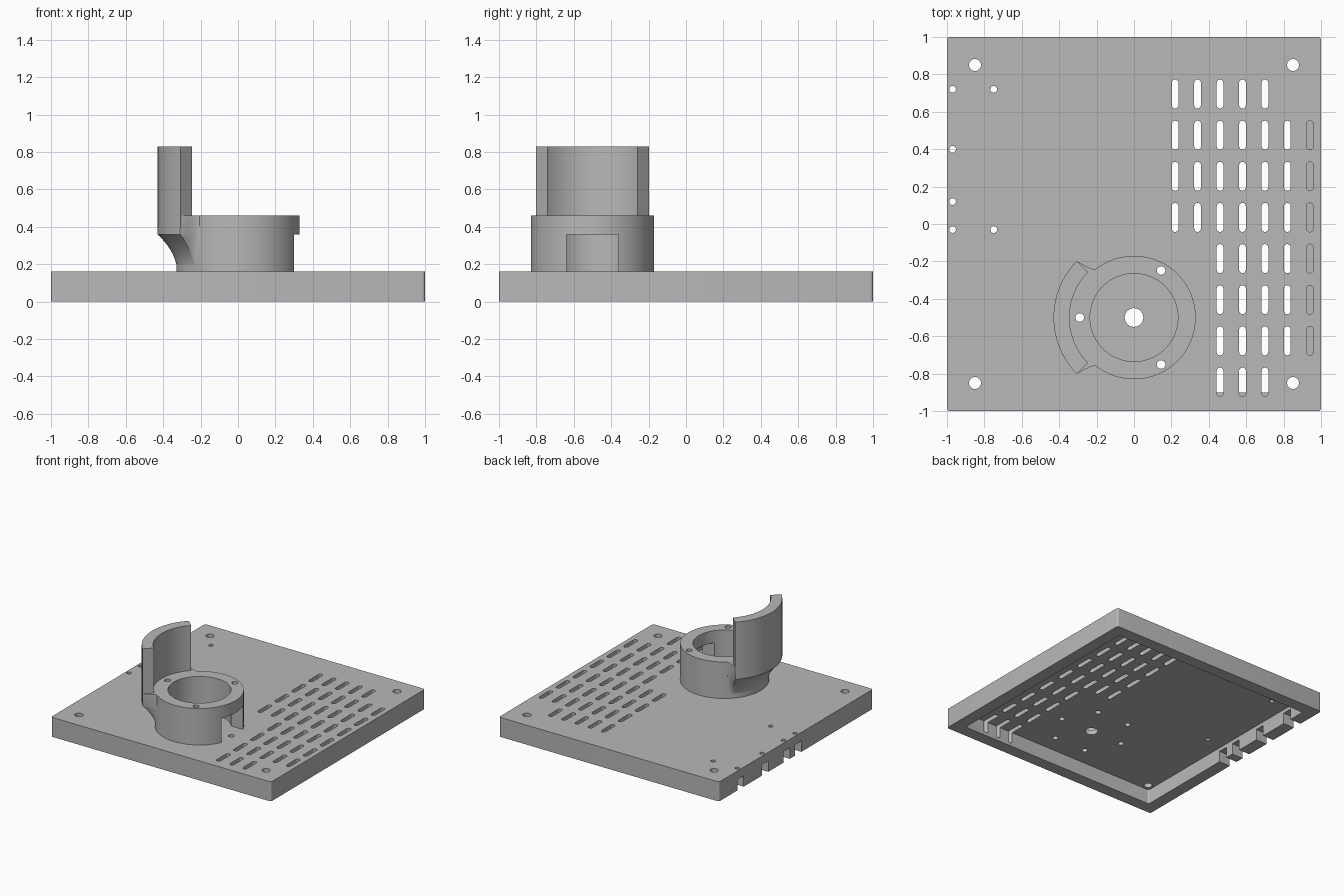
import bpy, bmesh
from math import sin, cos, radians, pi

cube = bpy.data.objects.get("Cube")
if cube:
    bpy.data.objects.remove(cube, do_unlink=True)

grey = bpy.data.materials.new("plain grey")
grey.use_nodes = True
COLOUR = (0.48, 0.48, 0.48, 1)
grey.diffuse_color = COLOUR
grey.node_tree.nodes["Principled BSDF"].inputs["Base Color"].default_value = COLOUR

CX, CY = 0, -0.5          # centre of the round mount
TOP = 0.16                # top of the base plate


def arc(x, y, r, a0, a1, n):
    return [(x + r * cos(radians(a0 + (a1 - a0) * i / n)),
             y + r * sin(radians(a0 + (a1 - a0) * i / n))) for i in range(n + 1)]


def circle(x, y, r, n=24):
    return arc(x, y, r, 0, 360, n)[:-1]


def rounded_rect(x, y, w, h, r, n=5):
    pts = []
    for k, (sx, sy) in enumerate([(1, 1), (-1, 1), (-1, -1), (1, -1)]):
        pts += arc(x + sx * (w / 2 - r), y + sy * (h / 2 - r), r, 90 * k, 90 * k + 90, n)
    return pts


def slot(x, y, w, h):
    r = w / 2
    return arc(x, y + h / 2 - r, r, 0, 180, 8) + arc(x, y - h / 2 + r, r, 180, 360, 8)


def rect(x0, x1, y0, y1):
    return [(x0, y0), (x1, y0), (x1, y1), (x0, y1)]


def finish(name, bm):
    bmesh.ops.recalc_face_normals(bm, faces=bm.faces)
    me = bpy.data.meshes.new(name)
    bm.to_mesh(me)
    bm.free()
    me.materials.append(grey)
    ob = bpy.data.objects.new(name, me)
    bpy.context.collection.objects.link(ob)
    return ob


def prisms(name, items):
    """Extrude each (outline, bottom, top) into one object."""
    bm = bmesh.new()
    for pts, z0, z1 in items:
        lo = [bm.verts.new((x, y, z0)) for x, y in pts]
        hi = [bm.verts.new((x, y, z1)) for x, y in pts]
        bm.faces.new(lo)
        bm.faces.new(hi)
        for i in range(len(pts)):
            j = (i + 1) % len(pts)
            bm.faces.new((lo[i], lo[j], hi[j], hi[i]))
    return finish(name, bm)


def select(ob):
    bpy.ops.object.select_all(action='DESELECT')
    ob.select_set(True)
    bpy.context.view_layer.objects.active = ob


def cut(ob, items):
    cutter = prisms("cutter", items)
    cutter.hide_render = True
    mod = ob.modifiers.new("cut", 'BOOLEAN')
    mod.operation = 'DIFFERENCE'
    mod.solver = 'EXACT'
    mod.object = cutter
    select(ob)
    bpy.ops.object.modifier_apply(modifier=mod.name)
    bpy.data.objects.remove(cutter, do_unlink=True)


def smooth(ob):
    select(ob)
    bpy.ops.object.shade_smooth_by_angle(angle=radians(30))


# Base plate: a shallow tray, open underneath
plate = prisms("base_plate", [(rounded_rect(0, 0, 2, 2, 0.015), 0, TOP)])
cut(plate, [(rounded_rect(0, 0, 1.8, 1.8, 0.015), -0.1, 0.12)])

# Cable notches in the side wall
NOTCHES = [0.72, 0.40, 0.12, -0.03]
cut(plate, [(rect(-1.1, -0.88, y - 0.04, y + 0.04), -0.1, 0.09) for y in NOTCHES])

# Screw holes and ventilation slots
holes = [(circle(sx * 0.85, sy * 0.85, 0.032), -0.1, 0.3) for sx in (-1, 1) for sy in (-1, 1)]
holes += [(circle(-0.97, y, 0.018, 16), -0.1, 0.3) for y in NOTCHES]
holes += [(circle(-0.75, y, 0.018, 16), -0.1, 0.3) for y in (0.72, -0.03)]
holes.append((circle(CX, CY, 0.05, 32), -0.1, 0.3))
RING = [(CX + 0.29 * cos(k * pi / 3), CY + 0.29 * sin(k * pi / 3)) for k in range(6)]
holes += [(circle(x, y, 0.023, 16), -0.1, 0.3) for x, y in RING]
ROWS = [(0, 5), (0, 7), (0, 7), (0, 7), (2, 7), (2, 7), (2, 7), (2, 5)]
for row, (first, last) in enumerate(ROWS):
    for col in range(first, last):
        holes.append((slot(0.22 + 0.12 * col, 0.695 - 0.22 * row, 0.036, 0.155), 0.03, 0.3))
cut(plate, holes)
smooth(plate)

# Round mount: a hollow ring with a side doorway and screw holes
mount = prisms("round_mount", [(circle(CX, CY, 0.33, 96), TOP, 0.46)])
cut(mount, [(circle(CX, CY, 0.235, 96), 0, 0.6)])
cut(mount, [(rect(0.1, 0.5, CY - 0.14, CY + 0.14), 0, 0.36)])
cut(mount, [(circle(*RING[k], 0.023, 16), 0, 0.6 if k % 2 else 0.3) for k in (1, 2, 3, 4, 5)])
smooth(mount)

# Flared bracket under the guard, fading into the mount at both ends
bm = bmesh.new()
LEVELS = [TOP + 0.02 * i for i in range(11)] + [0.46]
loops = []
for i in range(-54, 55):
    fade = min(1, (54 - abs(i)) / 9.5) ** 2.5
    a = radians(180 + i)
    radii = [(0.326 + 0.104 * fade * min(1, (z - TOP) / 0.2) ** 2, z) for z in LEVELS]
    radii += [(0.318, 0.46), (0.318, TOP)]
    loops.append([bm.verts.new((CX + r * cos(a), CY + r * sin(a), z)) for r, z in radii])
for p, q in zip(loops, loops[1:]):
    for i in range(len(p)):
        j = (i + 1) % len(p)
        bm.faces.new((p[i], p[j], q[j], q[i]))
bm.faces.new(loops[0])
bm.faces.new(loops[-1])
smooth(finish("flared_bracket", bm))

# Tall curved guard
outline = arc(CX, CY, 0.43, 135.5, 224.5, 48) + arc(CX, CY, 0.345, 224.5, 135.5, 48)
smooth(prisms("curved_guard", [(outline, 0.40, 0.83)]))
